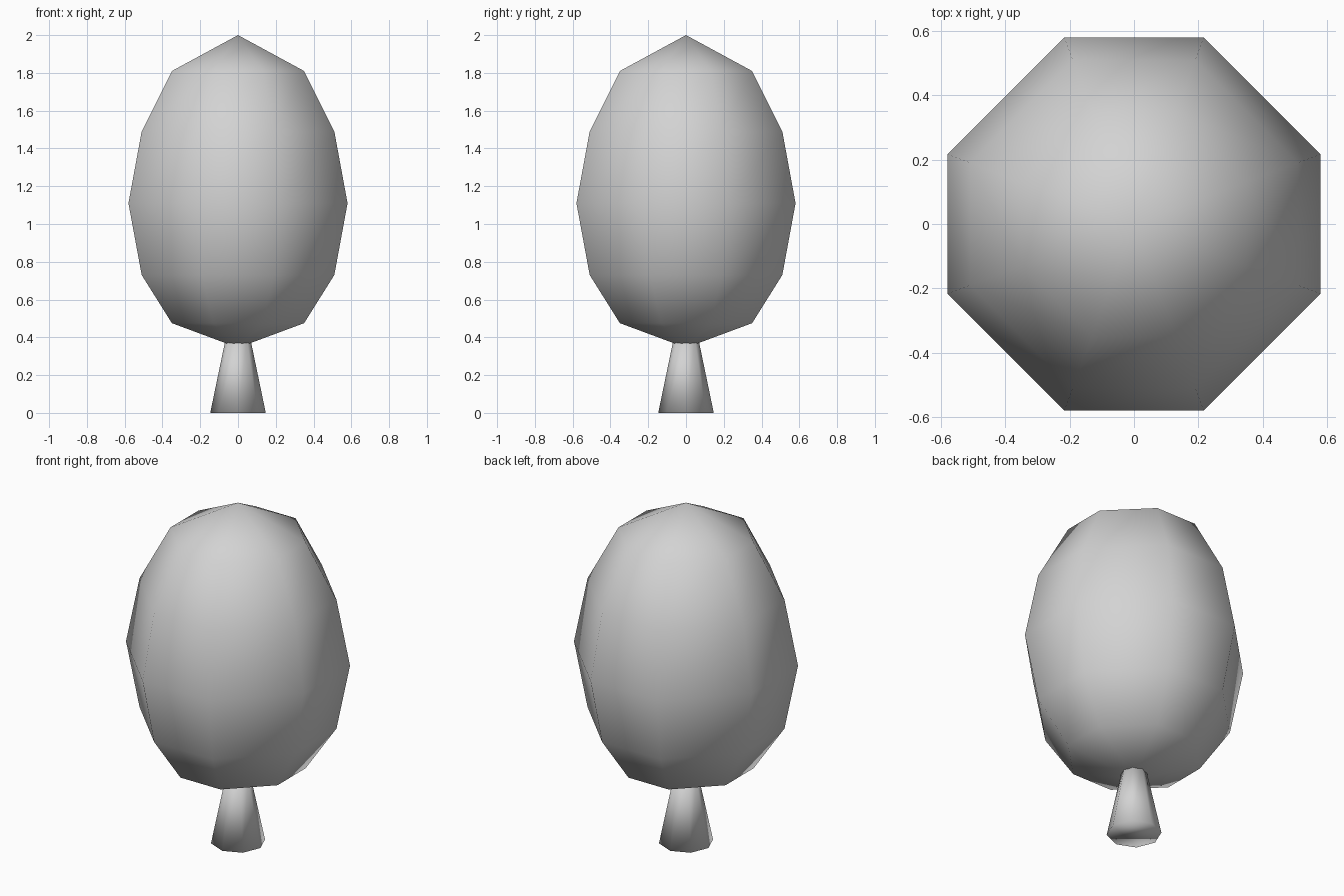
import bpy
import bmesh
import math

if "Cube" in bpy.data.objects:
    bpy.data.objects.remove(bpy.data.objects["Cube"], do_unlink=True)

# One pale grey for the whole tree
grey = bpy.data.materials.new("pale_grey")
grey.use_nodes = True
colour = (0.65, 0.65, 0.65, 1)
grey.diffuse_color = colour
grey.node_tree.nodes["Principled BSDF"].inputs["Base Color"].default_value = colour


def turned(name, profile, angles):
    """Stack rings of (radius, z) and close the ends; radius 0 makes a pole."""
    bm = bmesh.new()
    rings = []
    for r, z in profile:
        if r == 0:
            rings.append([bm.verts.new((0, 0, z))] * len(angles))
        else:
            rings.append([bm.verts.new((r * math.cos(a), r * math.sin(a), z)) for a in angles])
    for low, high in zip(rings, rings[1:]):
        for i in range(len(angles)):
            j = (i + 1) % len(angles)
            corners = dict.fromkeys((low[i], low[j], high[j], high[i]))
            bm.faces.new(list(corners))
    for ring in (rings[0], rings[-1]):
        if len(set(ring)) > 2:
            bm.faces.new(ring)
    bmesh.ops.recalc_face_normals(bm, faces=bm.faces)
    for face in bm.faces:
        face.smooth = True
    mesh = bpy.data.meshes.new(name)
    bm.to_mesh(mesh)
    bm.free()
    mesh.materials.append(grey)
    obj = bpy.data.objects.new(name, mesh)
    bpy.context.collection.objects.link(obj)
    return obj


# Foliage: eight-sided egg whose flats face the axes
tilt = math.radians(20.5)
foliage_angles = [q * math.pi / 2 + s * tilt for q in range(4) for s in (-1, 1)]
half_widths = [(0, 0.345), (0.35, 0.475), (0.51, 0.73), (0.58, 1.11),
               (0.51, 1.49), (0.35, 1.81), (0, 2)]
turned("foliage", [(w / math.cos(tilt), z) for w, z in half_widths], foliage_angles)

# Trunk: eight-sided taper with corners on the axes
turned("trunk", [(0.147, 0), (0.066, 0.39)], [i * math.pi / 4 for i in range(8)])
